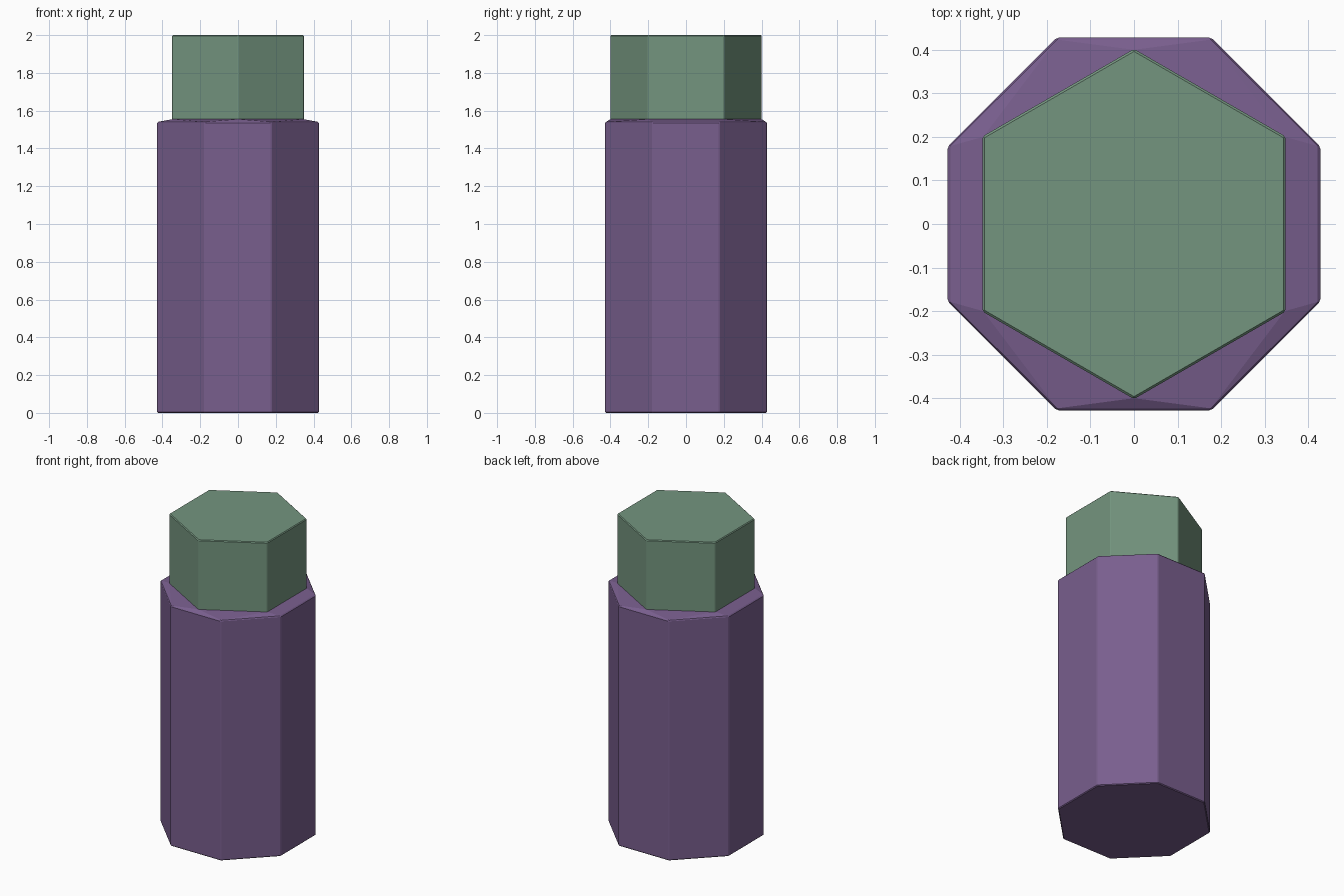
import bpy
import bmesh
from math import cos, sin, pi, radians

cube = bpy.data.objects.get("Cube")
if cube:
    bpy.data.objects.remove(cube, do_unlink=True)


def material(name, color):
    mat = bpy.data.materials.new(name)
    mat.use_nodes = True
    mat.diffuse_color = color
    mat.node_tree.nodes["Principled BSDF"].inputs["Base Color"].default_value = color
    return mat


def ring(sides, radius, z, start):
    """Corners of a regular polygon at height z."""
    return [(radius * cos(start + 2 * pi * i / sides),
             radius * sin(start + 2 * pi * i / sides), z) for i in range(sides)]


def hull_part(name, points, mat):
    """Convex solid through the given rings, with finely eased edges."""
    bm = bmesh.new()
    for p in points:
        bm.verts.new(p)
    bmesh.ops.convex_hull(bm, input=bm.verts[:])
    bmesh.ops.dissolve_limit(bm, angle_limit=radians(0.5),
                             verts=bm.verts[:], edges=bm.edges[:])
    bmesh.ops.recalc_face_normals(bm, faces=bm.faces[:])
    mesh = bpy.data.meshes.new(name)
    bm.to_mesh(mesh)
    bm.free()
    mesh.materials.append(mat)
    obj = bpy.data.objects.new(name, mesh)
    bpy.context.collection.objects.link(obj)
    bevel = obj.modifiers.new("eased_edges", "BEVEL")
    bevel.width = 0.005
    bevel.segments = 1
    bevel.limit_method = "ANGLE"
    bevel.angle_limit = radians(40)
    return obj


purple = material("dusty_purple", (0.19, 0.113, 0.27, 1))
green = material("sage_green", (0.175, 0.30, 0.212, 1))

# Octagonal body whose shoulder rises gently to the hexagonal neck
OCT_RADIUS = 0.428 / cos(pi / 8)
hull_part("body",
          ring(8, OCT_RADIUS, 0, pi / 8)
          + ring(8, OCT_RADIUS, 1.54, pi / 8)
          + ring(6, 0.4, 1.555, pi / 2),
          purple)

# Hexagonal cap, seated slightly into the body
hull_part("cap",
          ring(6, 0.402, 1.5, pi / 2) + ring(6, 0.402, 2, pi / 2),
          green)
